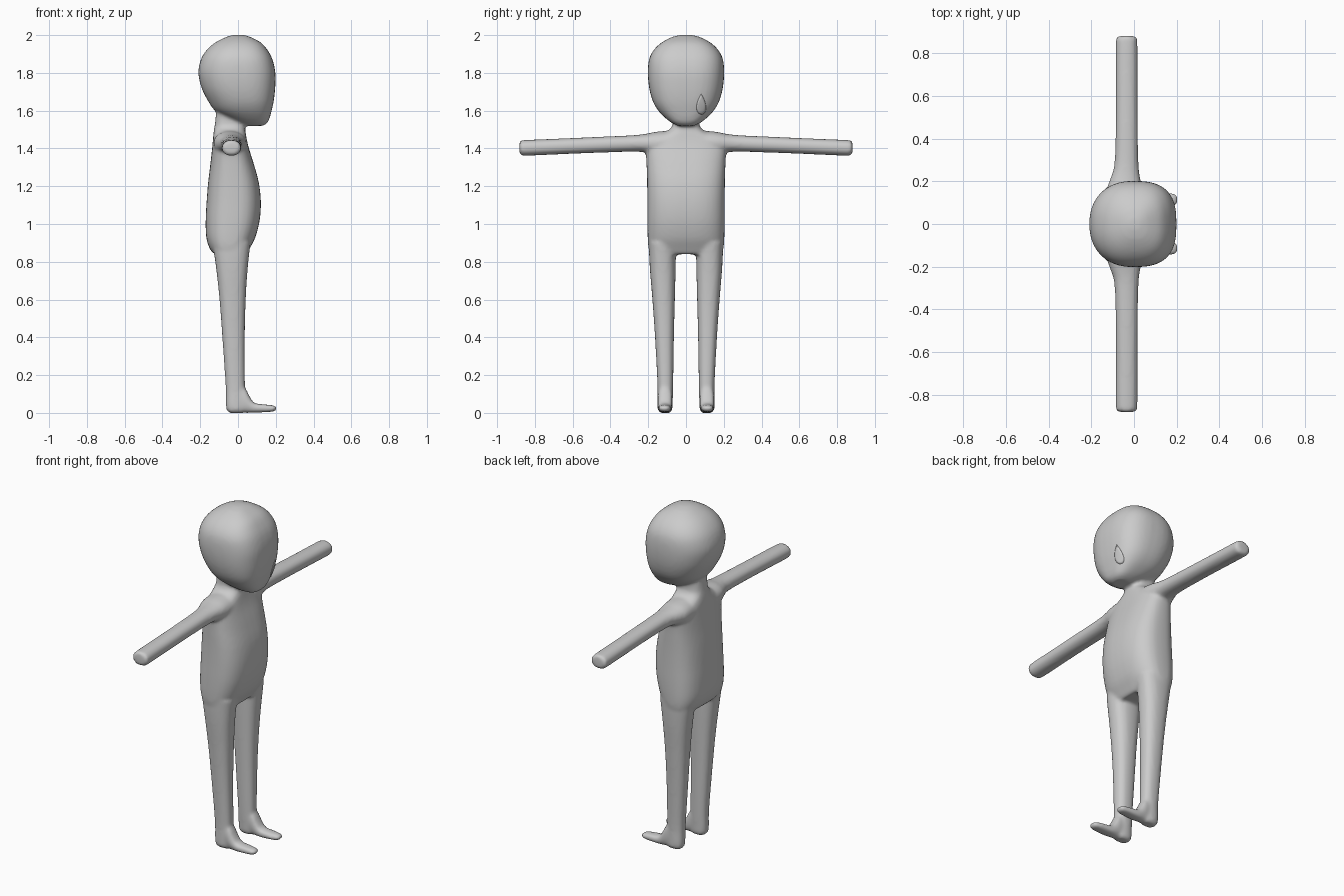
import bpy, bmesh, math
from mathutils import Vector

SIDES, STEPS = 40, 4


def catmull(a, b, c, d, t):
    return [0.5 * (2 * q + (r - p) * t + (2 * p - 5 * q + 4 * r - s) * t * t
                   + (3 * q - p - 3 * r + s) * t ** 3) for p, q, r, s in zip(a, b, c, d)]


def loft(bm, axis, sections, front=2.0, back=2.0, side=1):
    """Skin rounded sections (t, u_min, u_max, v_min, v_max) along an axis."""
    n = len(sections)
    dense = []
    for i in range(n - 1):
        quad = [sections[min(max(i + k, 0), n - 1)] for k in (-1, 0, 1, 2)]
        dense += [catmull(*quad, s / STEPS) for s in range(STEPS)]
    dense.append(sections[-1])
    rings = []
    for t, u0, u1, v0, v1 in dense:
        ring = []
        for k in range(SIDES):
            a = 2 * math.pi * k / SIDES
            c, s = math.cos(a), math.sin(a)
            e = 2 / (front if c > 0 else back)
            u = (u0 + u1) / 2 + (u1 - u0) / 2 * math.copysign(abs(c) ** e, c)
            v = (v0 + v1) / 2 + (v1 - v0) / 2 * math.copysign(abs(s) ** e, s)
            x, y, z = {'X': (t, u, v), 'Y': (u, t, v), 'Z': (u, v, t)}[axis]
            ring.append(bm.verts.new((x, y * side, z)))
        rings.append(ring)
    for r, q in zip(rings, rings[1:]):
        for k in range(SIDES):
            j = (k + 1) % SIDES
            bm.faces.new((r[k], r[j], q[j], q[k]))
    bm.faces.new(rings[0])
    bm.faces.new(rings[-1])


def sym(rows):
    return [(t, a, b, -w, w) for t, a, b, w in rows]


def make_object(name, bm):
    bmesh.ops.recalc_face_normals(bm, faces=bm.faces)
    me = bpy.data.meshes.new(name)
    bm.to_mesh(me)
    bm.free()
    for p in me.polygons:
        p.use_smooth = True
    ob = bpy.data.objects.new(name, me)
    bpy.context.collection.objects.link(ob)
    return ob


bm = bmesh.new()

# head: flat face at +x, round back, chin low at the front
loft(bm, 'Z', sym([
    (1.520, 0.03, 0.135, 0.045), (1.535, 0.00, 0.155, 0.075),
    (1.56, -0.06, 0.167, 0.108), (1.60, -0.122, 0.178, 0.147),
    (1.65, -0.158, 0.189, 0.176), (1.72, -0.193, 0.197, 0.195),
    (1.80, -0.210, 0.198, 0.202), (1.87, -0.197, 0.183, 0.196),
    (1.92, -0.167, 0.157, 0.172), (1.96, -0.122, 0.122, 0.130),
    (1.99, -0.062, 0.066, 0.073), (2.002, -0.02, 0.025, 0.022)]), 2.8, 2.2)

# torso and neck
loft(bm, 'Z', sym([
    (0.84, -0.125, 0.045, 0.185), (0.87, -0.150, 0.062, 0.198),
    (0.93, -0.168, 0.092, 0.203), (1.02, -0.171, 0.115, 0.205),
    (1.12, -0.166, 0.121, 0.205), (1.22, -0.158, 0.110, 0.206),
    (1.32, -0.146, 0.083, 0.209), (1.40, -0.137, 0.058, 0.212),
    (1.445, -0.133, 0.047, 0.195), (1.475, -0.130, 0.042, 0.135),
    (1.50, -0.127, 0.038, 0.088), (1.53, -0.122, 0.035, 0.070),
    (1.60, -0.115, 0.04, 0.072)]), 2.7, 2.7)

for side in (1, -1):
    # arm, flaring into the shoulder
    loft(bm, 'Y', [
        (0.08, -0.13, 0.045, 1.36, 1.495), (0.16, -0.128, 0.04, 1.365, 1.488),
        (0.21, -0.112, 0.03, 1.378, 1.478), (0.28, -0.092, 0.021, 1.383, 1.470),
        (0.45, -0.086, 0.018, 1.378, 1.462), (0.65, -0.085, 0.017, 1.370, 1.453),
        (0.86, -0.085, 0.016, 1.361, 1.444), (0.876, -0.078, 0.009, 1.367, 1.438),
        (0.882, -0.06, -0.01, 1.38, 1.425)], 2.2, 2.2, side)
    # leg
    loft(bm, 'Z', [
        (0.0, -0.045, 0.03, 0.085, 0.137), (0.015, -0.060, 0.04, 0.073, 0.149),
        (0.05, -0.064, 0.04, 0.071, 0.151), (0.15, -0.066, 0.037, 0.068, 0.151),
        (0.40, -0.083, 0.036, 0.064, 0.164), (0.60, -0.098, 0.041, 0.059, 0.178),
        (0.76, -0.115, 0.051, 0.055, 0.191), (0.90, -0.135, 0.066, 0.053, 0.198)],
        2.4, 2.4, side)
    # foot
    loft(bm, 'X', [
        (-0.03, 0.08, 0.14, 0.002, 0.16), (0.03, 0.073, 0.149, 0.0, 0.142),
        (0.06, 0.074, 0.149, 0.0, 0.090), (0.085, 0.075, 0.149, 0.001, 0.054),
        (0.13, 0.077, 0.148, 0.003, 0.046), (0.18, 0.082, 0.144, 0.006, 0.041),
        (0.198, 0.090, 0.136, 0.011, 0.036), (0.204, 0.10, 0.126, 0.017, 0.030)],
        2.5, 2.5, side)

# fuse everything into one soft skin
body = make_object("body", bm)
mod = body.modifiers.new("fuse", 'REMESH')
mod.mode = 'VOXEL'
mod.voxel_size = 0.01
mod.use_smooth_shade = True
mod = body.modifiers.new("soften", 'SMOOTH')
mod.factor = 0.5
mod.iterations = 6

# tear drop lying on the cheek
bm = bmesh.new()
N = 24
previous = None
for scale in (1.0, 0.66, 0.33):
    ring = []
    for k in range(N):
        a = 2 * math.pi * k / N
        y = 0.032 * math.sin(a) * math.sin(a / 2)
        z = 0.054 * math.cos(a)
        ring.append(bm.verts.new((0.3, 0.08 + y * scale, 1.635 + (z + 0.02) * scale - 0.02)))
    if previous:
        for k in range(N):
            j = (k + 1) % N
            bm.faces.new((previous[k], previous[j], ring[j], ring[k]))
    previous = ring
bm.faces.new(previous)
tear = make_object("tear_drop", bm)
mod = tear.modifiers.new("lay_on_face", 'SHRINKWRAP')
mod.target = body
mod.wrap_method = 'PROJECT'
mod.use_project_x = True
mod.use_positive_direction = False
mod.use_negative_direction = True
mod = tear.modifiers.new("thickness", 'SOLIDIFY')
mod.thickness = 0.006
mod.offset = 0
